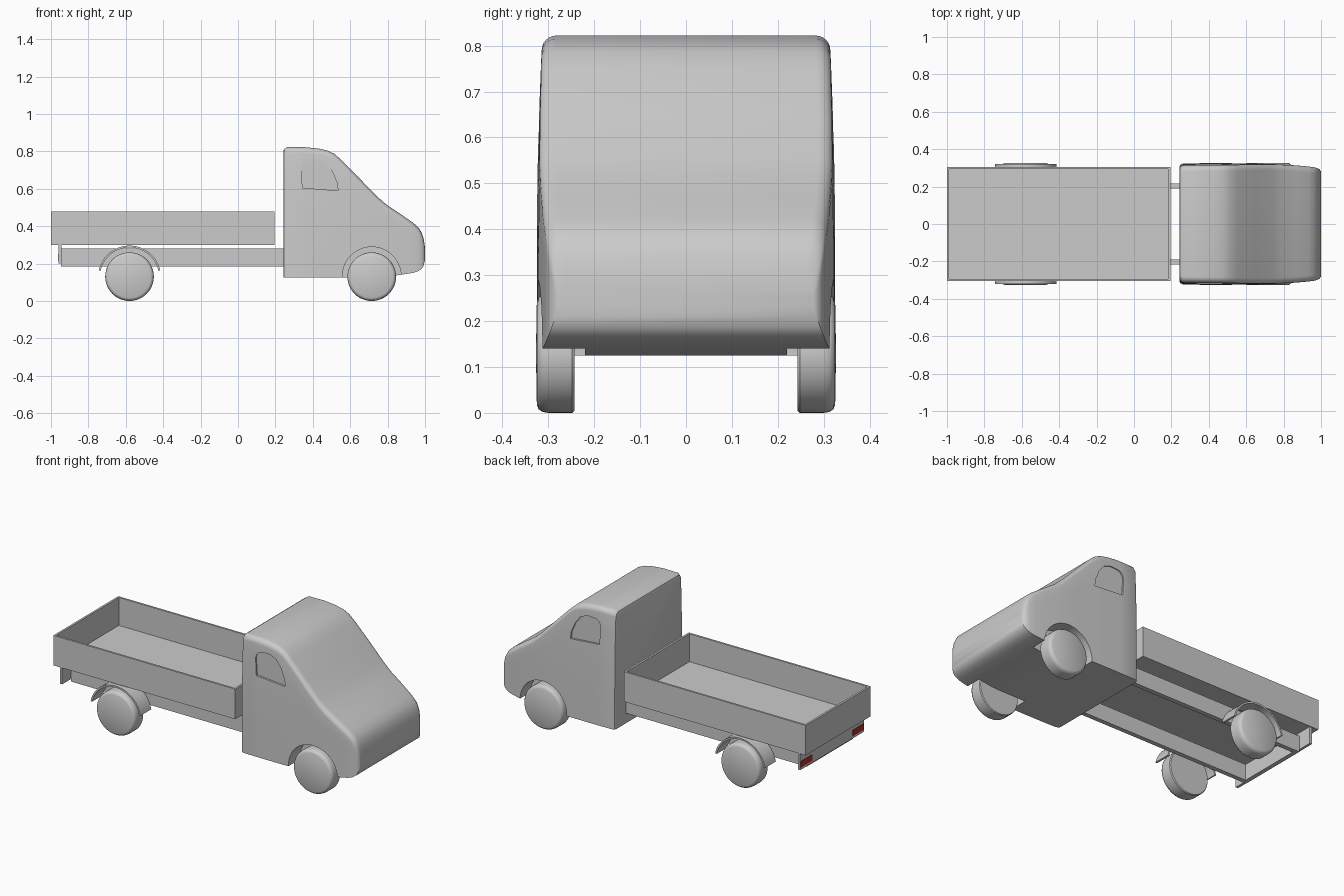
import bpy, bmesh, math
from mathutils import Matrix

if "Cube" in bpy.data.objects:
    bpy.data.objects.remove(bpy.data.objects["Cube"])


def finish(name, bm, angle=None):
    bmesh.ops.recalc_face_normals(bm, faces=bm.faces)
    me = bpy.data.meshes.new(name)
    bm.to_mesh(me)
    bm.free()
    ob = bpy.data.objects.new(name, me)
    bpy.context.collection.objects.link(ob)
    if angle:
        smooth(ob, angle)
    return ob


def smooth(ob, angle):
    bpy.ops.object.select_all(action='DESELECT')
    ob.select_set(True)
    bpy.context.view_layer.objects.active = ob
    bpy.ops.object.shade_smooth_by_angle(angle=math.radians(angle))


def box(name, x0, x1, y0, y1, z0, z1):
    bm = bmesh.new()
    m = Matrix.Translation(((x0 + x1) / 2, (y0 + y1) / 2, (z0 + z1) / 2))
    m = m @ Matrix.Diagonal((x1 - x0, y1 - y0, z1 - z0, 1))
    bmesh.ops.create_cube(bm, size=1, matrix=m)
    return finish(name, bm)


def prism(name, pts, y0, y1, angle=None):
    """Extrude an x-z outline along y."""
    bm = bmesh.new()
    a = [bm.verts.new((x, y0, z)) for x, z in pts]
    b = [bm.verts.new((x, y1, z)) for x, z in pts]
    bm.faces.new(a)
    bm.faces.new(b)
    for i in range(len(pts)):
        j = (i + 1) % len(pts)
        bm.faces.new((a[i], a[j], b[j], b[i]))
    return finish(name, bm, angle)


def arc(cx, cz, r, a0, a1, n):
    return [(cx + r * math.cos(math.radians(a0 + (a1 - a0) * i / n)),
             cz + r * math.sin(math.radians(a0 + (a1 - a0) * i / n))) for i in range(n + 1)]


FRONT_X, REAR_X, WHEEL_R = 0.715, -0.58, 0.13

# Cab body: cross-sections lofted along x (x, bottom, top, half width)
stations = [(.243, .125, .802, .306), (.247, .125, .813, .316), (.262, .125, .822, .323),
            (.36, .125, .822, .325), (.43, .125, .815, .325), (.48, .125, .804, .325),
            (.515, .125, .787, .325), (.555, .125, .752, .324), (.65, .125, .655, .323),
            (.74, .125, .562, .321), (.79, .128, .518, .318), (.87, .140, .464, .313),
            (.935, .150, .419, .307), (.965, .160, .393, .303), (.982, .172, .365, .298),
            (.992, .188, .335, .292), (.998, .21, .30, .284), (1.0, .23, .27, .278)]


def section(bm, x, zb, zt, w):
    r = min(.032, (zt - zb) * .4)

    def half(z):
        return w - .012 * max(0, (z - .35) / .47) ** 2
    side = [(half(zb + (zt - r - zb) * i / 6), zb + (zt - r - zb) * i / 6) for i in range(6)]
    wt = half(zt - r)
    side += [(wt - r + r * math.cos(t), zt - r + r * math.sin(t))
             for t in [math.pi / 2 * i / 6 for i in range(7)]]
    ring = side + [(-y, z) for y, z in reversed(side)]
    return [bm.verts.new((x, y, z)) for y, z in ring]


bm = bmesh.new()
rings = [section(bm, *s) for s in stations]
for a, b in zip(rings, rings[1:]):
    for i in range(len(a)):
        j = (i + 1) % len(a)
        bm.faces.new((a[i], a[j], b[j], b[i]))
bm.faces.new(rings[0])
bm.faces.new(rings[-1])
cab = finish("cab_body", bm)

# Wheel arches and shallow side window recesses cut into the cab
window = ([(.345, .605), (.535, .59)] + [(.53, .63), (.505, .69), (.47, .735)]
          + arc(.42, .705, .047, 75, 90, 2) + arc(.383, .705, .045, 100, 180, 6))
cutters = []
for s in (1, -1):
    cutters.append(prism("arch_cutter", arc(FRONT_X, .132, .157, 0, 360, 48)[:-1], s * .22, s * .4))
    cutters.append(prism("window_cutter", window, s * .31, s * .4))
bpy.context.view_layer.objects.active = cab
for c in cutters:
    c.hide_render = True
    mod = cab.modifiers.new("cut", 'BOOLEAN')
    mod.operation = 'DIFFERENCE'
    mod.object = c
    bpy.ops.object.modifier_apply(modifier=mod.name)
for c in cutters:
    bpy.data.objects.remove(c)
smooth(cab, 35)

# Wheels: lathed profile with rounded outer shoulder (radius, y)
wheel_profile = [(0, .243), (.126, .243), (WHEEL_R, .248), (WHEEL_R, .300), (.128, .312),
                 (.122, .321), (.113, .325), (0, .327)]
for label, x in (("front", FRONT_X), ("rear", REAR_X)):
    for side, s in (("left", 1), ("right", -1)):
        bm = bmesh.new()
        vs = [bm.verts.new((r, s * y, 0)) for r, y in wheel_profile]
        es = [bm.edges.new(p) for p in zip(vs, vs[1:])]
        bmesh.ops.spin(bm, geom=vs + es, cent=(0, 0, 0), axis=(0, 1, 0),
                       angle=2 * math.pi, steps=48)
        bmesh.ops.remove_doubles(bm, verts=bm.verts, dist=1e-4)
        bmesh.ops.translate(bm, verts=bm.verts, vec=(x, 0, WHEEL_R))
        finish(f"{label}_{side}_wheel", bm, 35)

# Cargo bed: floor and four walls
T = .012
box("bed_floor", -1, .195, -.305, .305, .30, .312)
box("bed_tailgate", -1, -1 + T, -.305, .305, .30, .478)
box("bed_headboard", .195 - T, .195, -.305, .305, .30, .478)

# Tail light material
red = bpy.data.materials.new("tail_light_red")
red.diffuse_color = (.45, .03, .03, 1)
red.use_nodes = True
red.node_tree.nodes["Principled BSDF"].inputs["Base Color"].default_value = red.diffuse_color

for side, s in (("left", 1), ("right", -1)):
    def pair(name, x0, x1, y0, y1, z0, z1):
        return box(f"{side}_{name}", x0, x1, min(s * y0, s * y1), max(s * y0, s * y1), z0, z1)
    pair("bed_wall", -1 + T, .195 - T, .305 - T, .305, .30, .478)
    pair("chassis_rail", -.945, .26, .19, .217, .185, .28)
    pair("tail_light", -.963, -.958, .19, .295, .215, .25).data.materials.append(red)
    # Rear mudguard arch
    outline = arc(REAR_X, .128, .168, 12, 168, 28) + arc(REAR_X, .128, .158, 168, 12, 28)
    prism(f"{side}_rear_mudguard", outline, s * .22, s * .32, 35)

# Rear cross member and light panel
box("rear_cross_member", -.945, -.92, -.19, .19, .185, .28)
box("rear_light_panel", -.96, -.945, -.30, .30, .20, .30)
